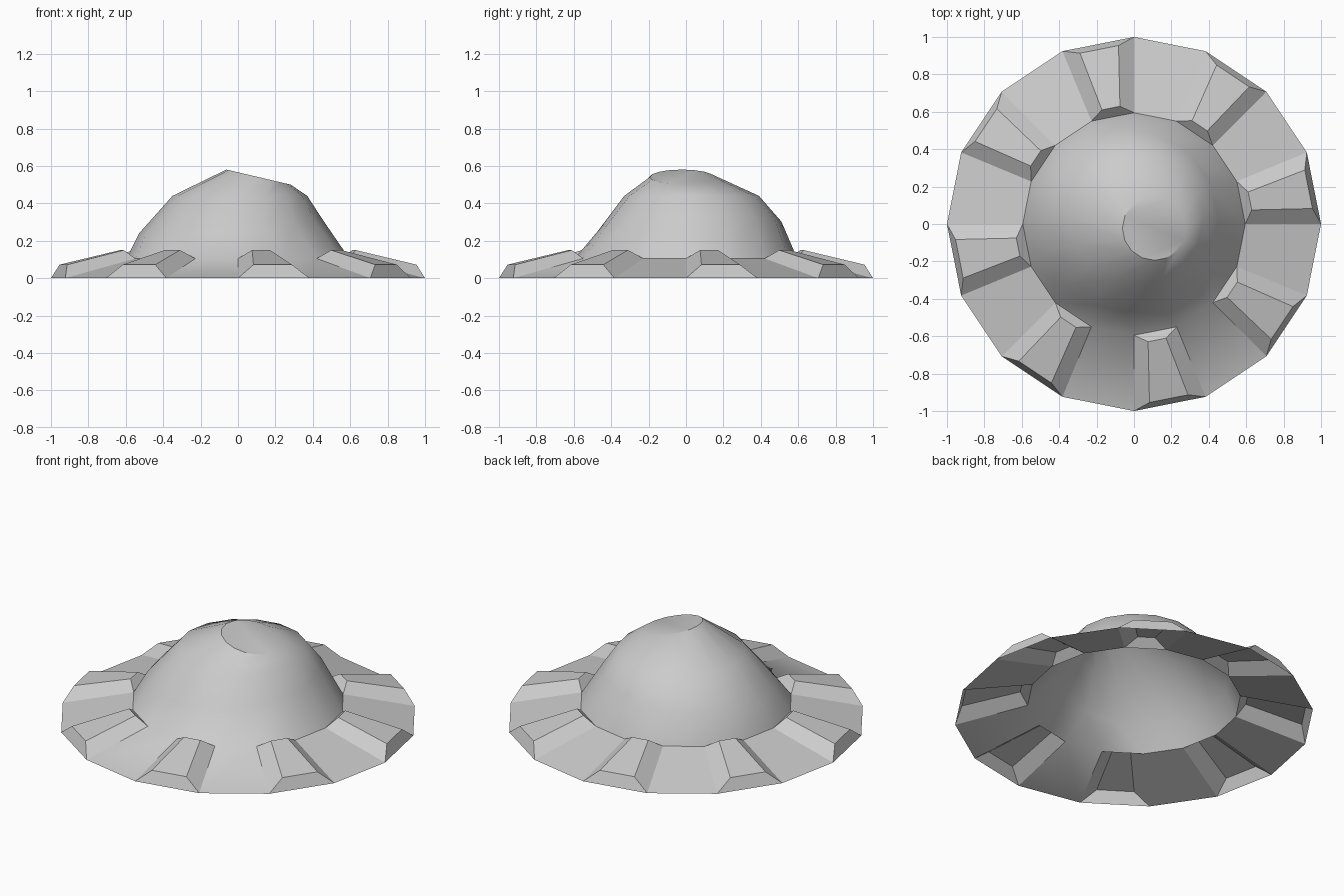
import bpy
import bmesh
from math import sin, cos, pi, radians
from mathutils import Vector

cube = bpy.data.objects.get("Cube")
if cube:
    bpy.data.objects.remove(cube, do_unlink=True)

SIDES = 16
STEP = 2 * pi / SIDES

grey = bpy.data.materials.new("light grey")
grey.use_nodes = True
grey.diffuse_color = (0.6, 0.6, 0.6, 1)
grey.node_tree.nodes["Principled BSDF"].inputs["Base Color"].default_value = (0.6, 0.6, 0.6, 1)

bm = bmesh.new()


def ring(cx, cy, radius, z, tilt_x=0.0, tilt_y=0.0):
    """Ring of vertices on a plane that may lean along x and y."""
    verts = []
    for i in range(SIDES):
        x = cx + radius * cos(i * STEP)
        y = cy + radius * sin(i * STEP)
        verts.append(bm.verts.new((x, y, z + tilt_x * x + tilt_y * y)))
    return verts


def bridge(lower, upper, smooth):
    faces = []
    for i in range(SIDES):
        j = (i + 1) % SIDES
        face = bm.faces.new((lower[i], lower[j], upper[j], upper[i]))
        face.smooth = smooth
        faces.append(face)
    return faces


# Brim edge, dome foot, then the uneven dome rings up to the leaning cap
rim = ring(0, 0, 1, 0)
foot = ring(0, 0, 0.595, 0.105)
waist = ring(-0.04, 0.02, 0.49, 0.28, 0.08, 0.05)
shoulder = ring(0.01, 0.03, 0.36, 0.44)
crown = ring(0.11, -0.022, 0.172, 0.566, -0.235)

brim_faces = bridge(rim, foot, False)
for lower, upper in ((foot, waist), (waist, shoulder), (shoulder, crown)):
    bridge(lower, upper, True)
cap = bm.faces.new(crown)
cap.smooth = True

# Raised hollow panels on every other brim segment
for i in range(0, SIDES, 2):
    angle = (i + 0.5) * STEP
    out = Vector((cos(angle), sin(angle), 0))
    side = Vector((-sin(angle), cos(angle), 0))
    base = list(brim_faces[i].verts)
    bm.faces.remove(brim_faces[i])
    top = [bm.verts.new(out * r + side * t + Vector((0, 0, z)))
           for r, t, z in ((0.952, -0.105, 0.072), (0.952, 0.105, 0.072),
                           (0.632, 0.049, 0.15), (0.632, -0.049, 0.15))]
    bm.faces.new(top)
    for k in range(4):
        n = (k + 1) % 4
        bm.faces.new((base[k], base[n], top[n], top[k]))

# The dome flows softly into the brim at the front
for i in (11, 13):
    brim_faces[i].smooth = True

bm.normal_update()
for edge in bm.edges:
    at_front = all(v in foot and v.co.y < -0.4 for v in edge.verts)
    edge.smooth = at_front or edge.calc_face_angle(0) < radians(33)

mesh = bpy.data.meshes.new("domed_shell")
bm.to_mesh(mesh)
bm.free()
mesh.materials.append(grey)
shell = bpy.data.objects.new("domed_shell", mesh)
bpy.context.scene.collection.objects.link(shell)
